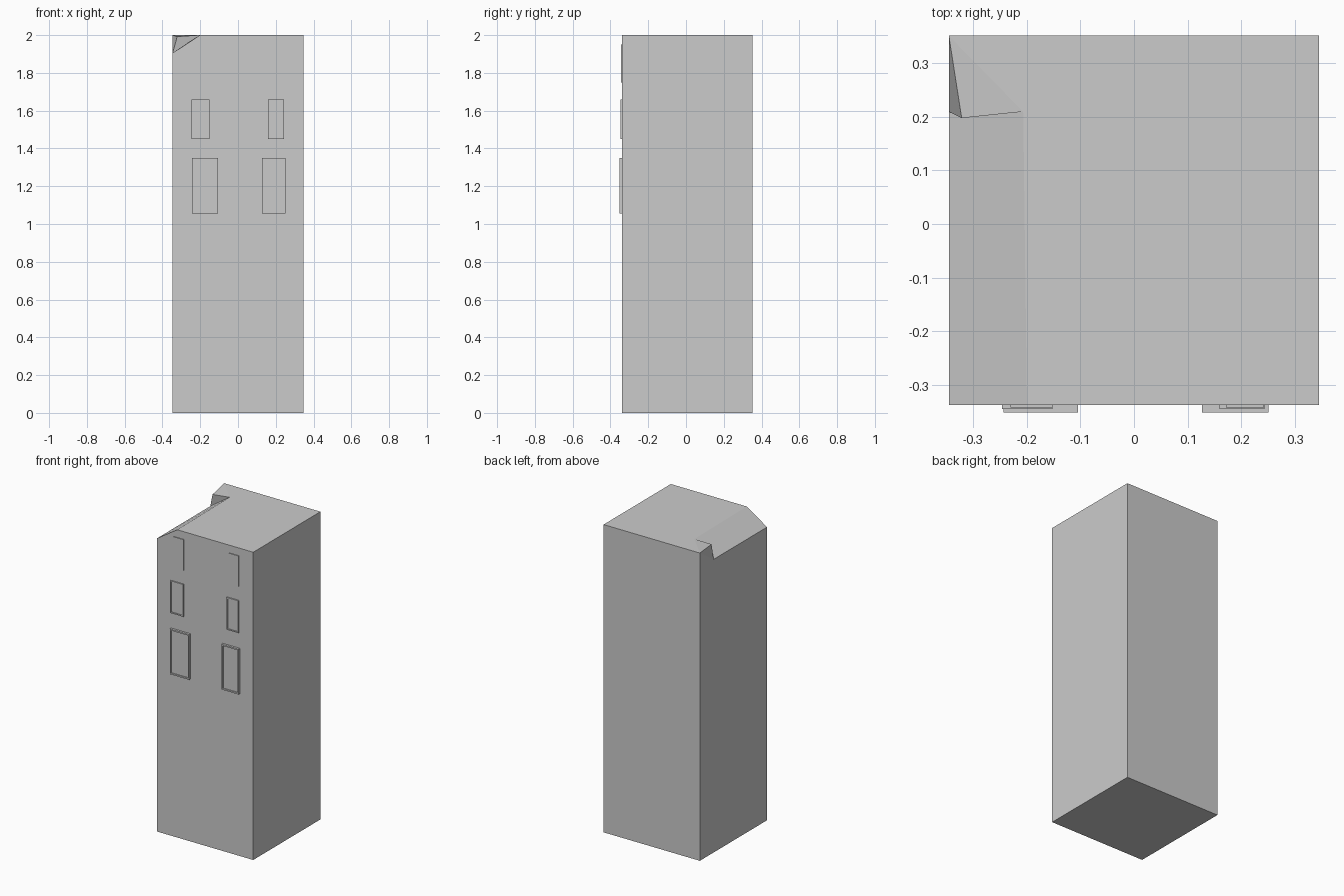
import bpy, bmesh

if "Cube" in bpy.data.objects:
    bpy.data.objects.remove(bpy.data.objects["Cube"])

W, F, B, H = 0.346, -0.338, 0.352, 2.0


def finish(bm, name):
    bmesh.ops.recalc_face_normals(bm, faces=bm.faces)
    mesh = bpy.data.meshes.new(name)
    bm.to_mesh(mesh)
    bm.free()
    obj = bpy.data.objects.new(name, mesh)
    bpy.context.collection.objects.link(obj)
    return obj


# Tower block with a sloped top-left edge that stops at a raised rear corner
bm = bmesh.new()
coords = {
    "fl": (-W, F, 0), "fr": (W, F, 0), "br": (W, B, 0), "bl": (-W, B, 0),
    "tfr": (W, F, H), "tbr": (W, B, H), "tbl": (-W, B, H),
    "slope_low_f": (-W, F, 1.905), "slope_top_f": (-0.2, F, H),
    "slope_low_b": (-W, 0.21, 1.905), "slope_top_b": (-0.207, 0.21, H),
    "peak": (-0.322, 0.198, 1.992),
}
v = {k: bm.verts.new(c) for k, c in coords.items()}
for loop in (
    "fl bl br fr",
    "fl fr tfr slope_top_f slope_low_f",
    "fr br tbr tfr",
    "br bl tbl tbr",
    "fl slope_low_f slope_low_b tbl bl",
    "slope_low_f slope_top_f slope_top_b slope_low_b",
    "slope_low_b slope_top_b peak",
    "slope_low_b peak tbl",
    "peak slope_top_b tbl",
    "slope_top_f tfr tbr slope_top_b",
    "slope_top_b tbr tbl",
):
    bm.faces.new([v[k] for k in loop.split()])
finish(bm, "tower_body")


def window(name, x0, x1, z0, z1, y, inset, depth):
    """Shallow block on the front wall with a recessed pane."""
    bm = bmesh.new()
    bmesh.ops.create_cube(bm, size=1)
    for p in bm.verts:
        p.co = (x1 if p.co.x > 0 else x0,
                F + 0.002 if p.co.y > 0 else y,
                z1 if p.co.z > 0 else z0)
    bm.normal_update()
    if inset:
        front = min(bm.faces, key=lambda f: f.calc_center_median().y)
        bmesh.ops.inset_region(bm, faces=[front], thickness=inset)
        pane = bmesh.ops.extrude_face_region(bm, geom=[front])
        bmesh.ops.delete(bm, geom=[front], context='FACES_ONLY')
        for p in pane["geom"]:
            if isinstance(p, bmesh.types.BMVert):
                p.co.y += depth
    finish(bm, name)


# Three rows of windows, shrinking towards the top
rows = (
    ("lower", ((-0.244, -0.105), (0.127, 0.251)), 1.055, 1.35, -0.352, 0.013, 0.007),
    ("middle", ((-0.247, -0.152), (0.16, 0.244)), 1.45, 1.66, -0.346, 0.011, 0.004),
    ("upper", ((-0.231, -0.152), (0.172, 0.243)), 1.75, 1.95, -0.343, 0, 0),
)
for row, spans, z0, z1, y, inset, depth in rows:
    for side, (x0, x1) in zip(("left", "right"), spans):
        window(f"{row}_window_{side}", x0, x1, z0, z1, y, inset, depth)
